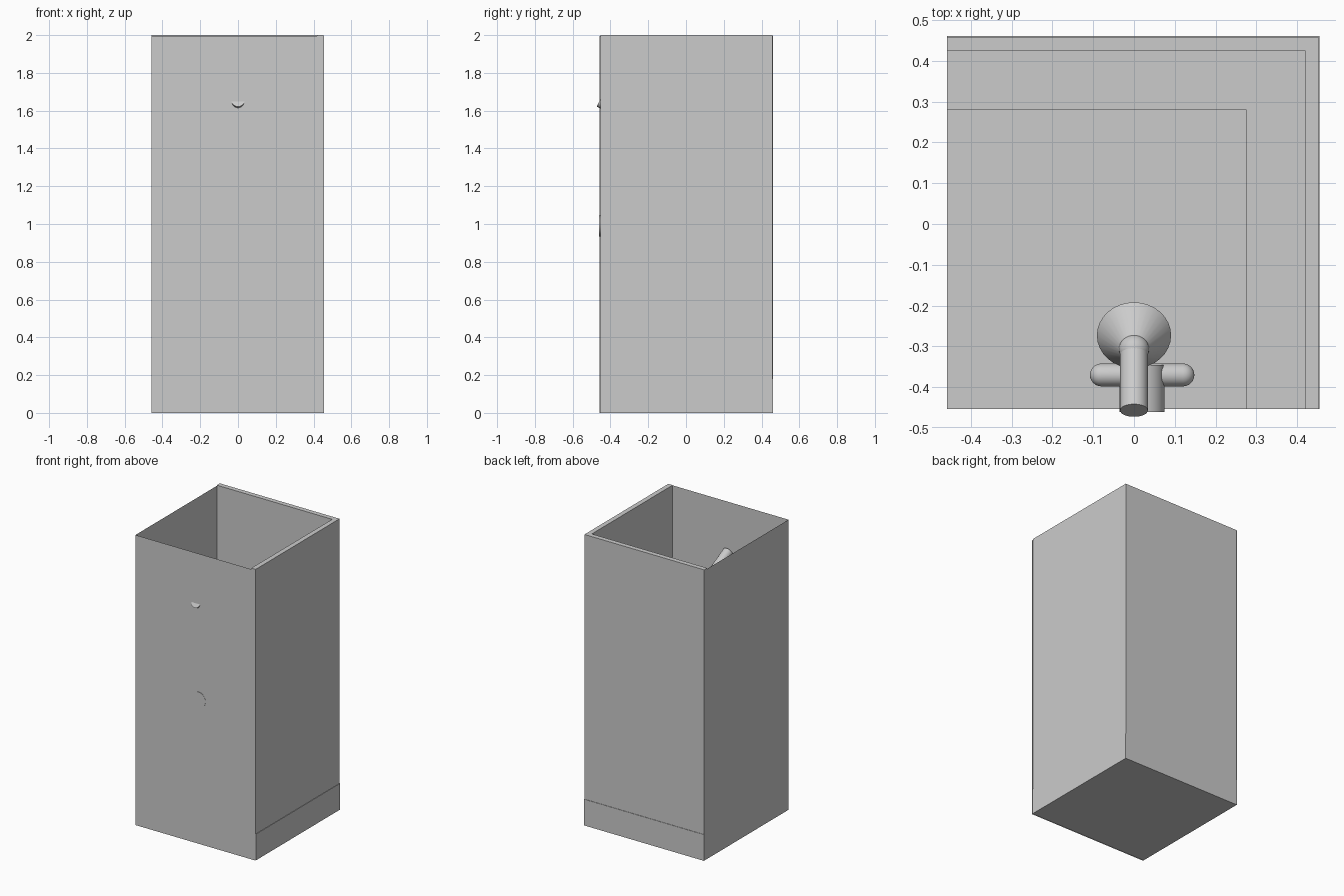
import bpy, bmesh, math
from mathutils import Vector

if "Cube" in bpy.data.objects:
    bpy.data.objects.remove(bpy.data.objects["Cube"])

X0, X1 = -0.459, 0.455    # tray extents
Y0, Y1 = -0.453, 0.461
CURB = 0.18


def finish(name, bm, smooth=False):
    bmesh.ops.recalc_face_normals(bm, faces=bm.faces)
    me = bpy.data.meshes.new(name)
    bm.to_mesh(me)
    bm.free()
    ob = bpy.data.objects.new(name, me)
    bpy.context.collection.objects.link(ob)
    if smooth:
        bpy.context.view_layer.objects.active = ob
        ob.select_set(True)
        bpy.ops.object.shade_smooth_by_angle(angle=math.radians(40))
        ob.select_set(False)
    return ob


def prism(name, outline, z0, z1):
    """Extrude a plan outline between two heights."""
    bm = bmesh.new()
    face = bm.faces.new([bm.verts.new((x, y, z0)) for x, y in outline])
    top = bmesh.ops.extrude_face_region(bm, geom=[face])["geom"]
    bmesh.ops.translate(bm, vec=(0, 0, z1 - z0),
                        verts=[v for v in top if isinstance(v, bmesh.types.BMVert)])
    return finish(name, bm)


def l_shape(w, inset=0.0):
    """L-shaped plan along the right and back sides, w wide."""
    r, b = X1 - inset, Y1 - inset
    return [(X0, b), (r, b), (r, Y0), (X1 - w, Y0), (X1 - w, Y1 - w), (X0, Y1 - w)]


def sheet(name, pts):
    bm = bmesh.new()
    bm.faces.new([bm.verts.new(p) for p in pts])
    return finish(name, bm)


def lathe(name, profile, start, axis, segs=32):
    """Spin (radius, distance) pairs around an axis from a start point."""
    bm = bmesh.new()
    rot = Vector(axis).to_track_quat('Z', 'Y')
    verts = [bm.verts.new(Vector(start) + rot @ Vector((r, 0, d))) for r, d in profile]
    edges = [bm.edges.new(p) for p in zip(verts, verts[1:])]
    bmesh.ops.spin(bm, geom=verts + edges, cent=start, axis=rot @ Vector((0, 0, 1)),
                   angle=math.tau, steps=segs, use_duplicate=False)
    bmesh.ops.remove_doubles(bm, verts=bm.verts, dist=1e-5)
    return finish(name, bm, True)


# Tray: floor slab and raised curb
prism("tray_floor", [(X0, Y0), (X1, Y0), (X1, Y1), (X0, Y1)], 0, 0.05)
prism("tray_curb", l_shape(CURB), 0, CURB)

# Glass panels standing on the curb
prism("glass_panels", l_shape(0.036, 0.003), CURB, 2.0)

# Thin wall linings on the front and left
sheet("front_wall", [(X0, -0.459, 0), (X1, -0.459, 0), (X1, -0.459, 1.995), (X0, -0.459, 1.995)])
sheet("left_wall", [(X0, -0.459, 0), (X0, Y1, 0), (X0, Y1, 1.995), (X0, -0.459, 1.995)])

# Shower arm, ball joint and flared head
joint = Vector((0, -0.307, 1.575))
arm_start = Vector((0, -0.457, 1.652))
arm = joint - arm_start
lathe("shower_arm", [(0, 0), (0.034, 0), (0.034, arm.length), (0, arm.length)], arm_start, arm)
ball = [(0.037 * math.sin(a), -0.037 * math.cos(a)) for a in
        (math.pi * i / 12 for i in range(13))]
tilt = math.radians(27)
head_axis = (0, math.sin(tilt), -math.cos(tilt))
lathe("ball_joint", ball, joint, head_axis)
lathe("shower_head", [(0, 0), (0.034, 0), (0.091, 0.075), (0, 0.075)], joint, head_axis)

# Tap hub and rounded cross bar
lathe("tap_hub", [(0, 0), (0.055, 0), (0.055, 0.115), (0, 0.115)], (0.02, -0.461, 0.99), (0, 1, 0))
R, L = 0.028, 0.256
cap = [(R * math.sin(a), R - R * math.cos(a)) for a in (math.pi / 2 * i / 6 for i in range(7))]
lathe("tap_handle", cap + [(r, L - d) for r, d in reversed(cap)],
      (-0.108, -0.37, 0.99), (1, 0, 0))
